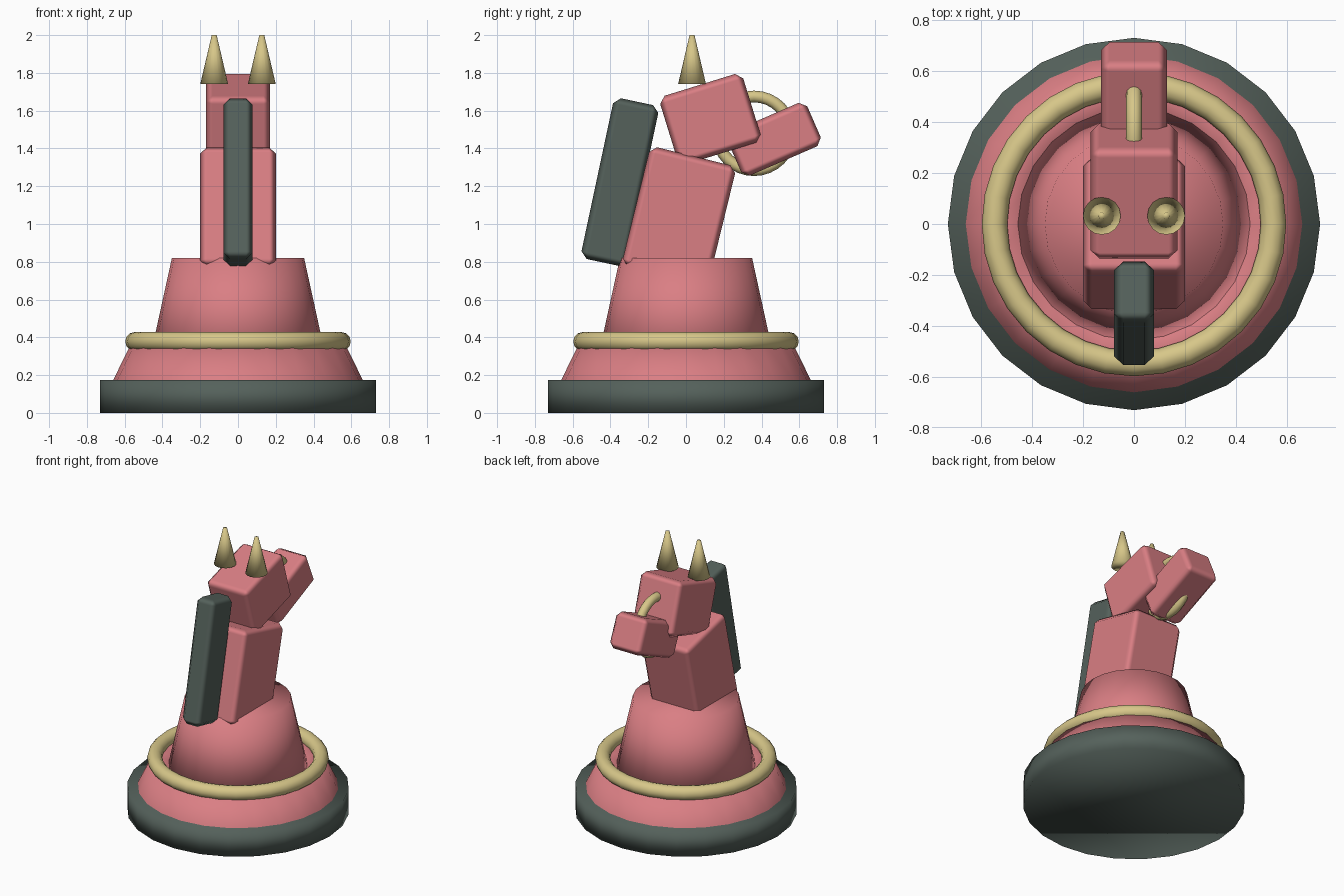
import bpy
import math
from mathutils import Vector

if "Cube" in bpy.data.objects:
    bpy.data.objects.remove(bpy.data.objects["Cube"], do_unlink=True)


def make_material(name, rgb):
    mat = bpy.data.materials.new(name)
    mat.use_nodes = True
    mat.diffuse_color = (*rgb, 1)
    for node in mat.node_tree.nodes:
        if node.type == "BSDF_PRINCIPLED":
            node.inputs["Base Color"].default_value = (*rgb, 1)
    return mat


ROSE = make_material("rose", (0.70, 0.21, 0.23))
GOLD = make_material("pale gold", (0.68, 0.57, 0.25))
SLATE = make_material("slate green", (0.09, 0.12, 0.105))


def finish(name, mat):
    obj = bpy.context.object
    obj.name = name
    obj.data.materials.append(mat)
    bpy.ops.object.shade_smooth()
    return obj


def cone(name, mat, r1, r2, z1, z2, x=0, y=0, sides=24):
    bpy.ops.mesh.primitive_cone_add(vertices=sides, radius1=r1, radius2=r2,
                                    depth=z2 - z1, location=(x, y, (z1 + z2) / 2))
    return finish(name, mat)


def ring(name, mat, major, minor, location, rotation=(0, 0, 0)):
    bpy.ops.mesh.primitive_torus_add(major_radius=major, minor_radius=minor,
                                     major_segments=32, minor_segments=12,
                                     location=location, rotation=rotation)
    return finish(name, mat)


def block(name, mat, size, y, z, tilt, bevel=0.035):
    """Chamfered box on the centre plane, tilted about the x axis."""
    bpy.ops.mesh.primitive_cube_add(size=1, location=(0, y, z), rotation=(tilt, 0, 0))
    obj = finish(name, mat)
    for v in obj.data.vertices:
        v.co = v.co * Vector(size)
    obj.scale = (1, 1, 1)
    mod = obj.modifiers.new("chamfer", "BEVEL")
    mod.width = bevel
    mod.segments = 1
    mod.harden_normals = True
    return obj


def lathe(name, mat, profile, sides=24):
    """Revolve a (radius, height) profile about z."""
    verts, faces = [], []
    n = len(profile)
    for i in range(sides):
        a = math.tau * i / sides
        verts += [(r * math.sin(a), r * math.cos(a), z) for r, z in profile]
        j = (i + 1) % sides
        faces += [(i * n + k, i * n + k + 1, j * n + k + 1, j * n + k) for k in range(n - 1)]
    mesh = bpy.data.meshes.new(name)
    mesh.from_pydata(verts, [], faces)
    obj = bpy.data.objects.new(name, mesh)
    bpy.context.collection.objects.link(obj)
    bpy.ops.object.select_all(action="DESELECT")
    obj.select_set(True)
    bpy.context.view_layer.objects.active = obj
    return finish(name, mat)


# Stepped round pedestal
cone("base", SLATE, 0.73, 0.73, 0, 0.175)
lathe("lower_tier", ROSE, [(0.66, 0.175), (0.555, 0.39), (0.44, 0.33)])
cone("body", ROSE, 0.475, 0.35, 0.25, 0.82)
ring("collar", GOLD, 0.547, 0.05, (0, 0, 0.378))

# Neck, mane, head and snout
block("neck", ROSE, (0.40, 0.47, 0.65), -0.037, 1.043, -0.24)
block("mane", SLATE, (0.155, 0.245, 0.87), -0.35, 1.222, -0.21)
block("head", ROSE, (0.34, 0.46, 0.38), 0.129, 1.555, 0.30)
block("snout", ROSE, (0.26, 0.46, 0.25), 0.467, 1.449, 0.41)

# Bridle loop and ears
ring("bridle", GOLD, 0.195, 0.031, (0, 0.36, 1.48), (0, math.pi / 2, 0))
for side, label in ((1, "left"), (-1, "right")):
    cone(label + "_ear", GOLD, 0.074, 0.013, 1.74, 2.0, side * 0.126, 0.032, 16)
